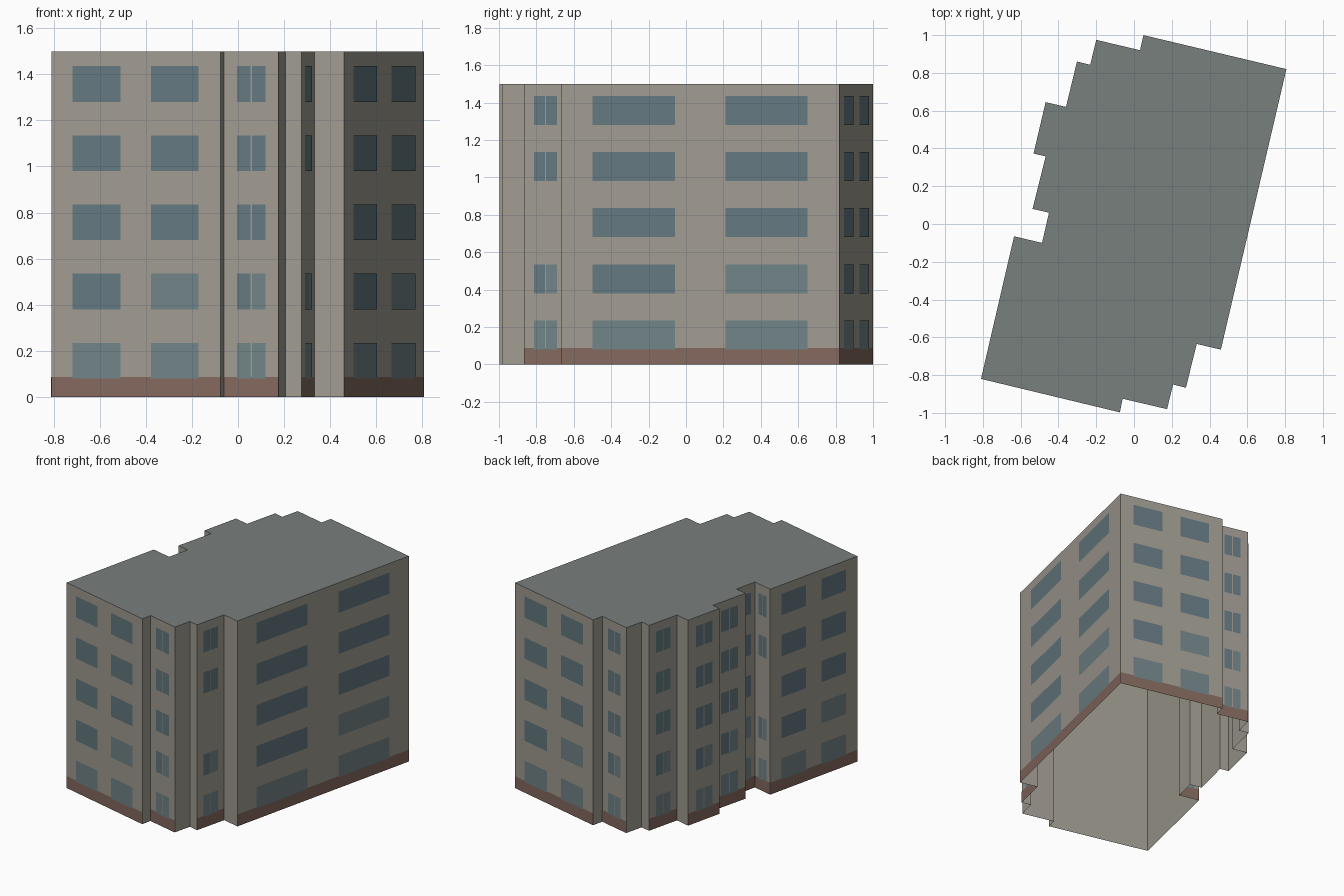
import bpy
import bmesh
from mathutils import Vector

if "Cube" in bpy.data.objects:
    bpy.data.objects.remove(bpy.data.objects["Cube"])

HEIGHT = 1.5
BAND_TOP = 0.087
STOREY = 0.3
SILL, HEAD = 0.08, 0.235

# Footprint, counter-clockwise from the front left corner
PLAN = [(-0.81, -0.82), (-0.075, -0.997), (-0.06, -0.925), (0.175, -0.98),
        (0.207, -0.85), (0.275, -0.867), (0.332, -0.635), (0.46, -0.665),
        (0.807, 0.82), (0.05, 1.0), (0.032, 0.92), (-0.20, 0.975),
        (-0.232, 0.843), (-0.302, 0.86), (-0.36, 0.62), (-0.468, 0.645),
        (-0.532, 0.373), (-0.468, 0.358), (-0.537, 0.08), (-0.45, 0.06),
        (-0.487, -0.10), (-0.635, -0.065)]

# Window layouts as fractions along a wall
WIDE = [(0.125, 0.41), (0.588, 0.87)]
LONG = [(0.112, 0.408), (0.59, 0.886)]
PAIR = [(0.24, 0.49), (0.515, 0.765)]
ALL = (0, 1, 2, 3, 4)
NO_MID = (0, 1, 3, 4)

# Wall index: (layout, storeys with windows)
FACADES = {0: (WIDE, ALL), 2: (PAIR, ALL), 5: (PAIR, NO_MID), 7: (LONG, ALL),
           8: (WIDE, ALL), 10: (PAIR, ALL), 13: (PAIR, ALL), 15: (PAIR, ALL),
           17: (PAIR, ALL), 19: (PAIR, ALL), 20: (PAIR, NO_MID), 21: (WIDE, ALL)}


def material(name, rgb):
    mat = bpy.data.materials.new(name)
    mat.diffuse_color = (*rgb, 1)
    mat.use_nodes = True
    mat.node_tree.nodes["Principled BSDF"].inputs["Base Color"].default_value = mat.diffuse_color
    return mat


def finish(bm, name, *mats):
    mesh = bpy.data.meshes.new(name)
    bm.to_mesh(mesh)
    bm.free()
    for mat in mats:
        mesh.materials.append(mat)
    obj = bpy.data.objects.new(name, mesh)
    bpy.context.collection.objects.link(obj)
    return obj


def wall_quad(bm, i, f0, f1, z0, z1, offset=0.0, slot=0):
    """Upright rectangle on wall i, between fractions f0 and f1."""
    a = Vector((*PLAN[i], 0))
    b = Vector((*PLAN[(i + 1) % len(PLAN)], 0))
    d = b - a
    out = Vector((d.y, -d.x, 0)).normalized() * offset
    corners = [(f0, z0), (f1, z0), (f1, z1), (f0, z1)]
    face = bm.faces.new([bm.verts.new(a + d * f + out + Vector((0, 0, z)))
                         for f, z in corners])
    face.material_index = slot


plaster = material("plaster", (0.35, 0.33, 0.285))
roofing = material("roofing", (0.19, 0.215, 0.205))
brick = material("brick", (0.23, 0.14, 0.112))
glass = material("glass", (0.125, 0.19, 0.215))
pale_glass = material("pale_glass", (0.165, 0.225, 0.24))

# Outer walls, open underneath
bm = bmesh.new()
for i in range(len(PLAN)):
    wall_quad(bm, i, 0, 1, 0, HEIGHT)
bmesh.ops.remove_doubles(bm, verts=bm.verts, dist=1e-5)
finish(bm, "walls", plaster)

# Flat roof
bm = bmesh.new()
bm.faces.new([bm.verts.new((x, y, HEIGHT)) for x, y in PLAN])
finish(bm, "roof", roofing)

# Base band on the walls that carry windows
bm = bmesh.new()
for i in FACADES:
    wall_quad(bm, i, 0, 1, 0, BAND_TOP, 0.001)
finish(bm, "base_band", brick)

# Window panes, paler on the lower storeys
bm = bmesh.new()
for i, (layout, storeys) in FACADES.items():
    for s in storeys:
        for n, (f0, f1) in enumerate(layout):
            pale = s == 0 or (s == 1 and n == 1)
            wall_quad(bm, i, f0, f1, SILL + s * STOREY, HEAD + s * STOREY,
                      0.002, int(pale))
finish(bm, "windows", glass, pale_glass)
